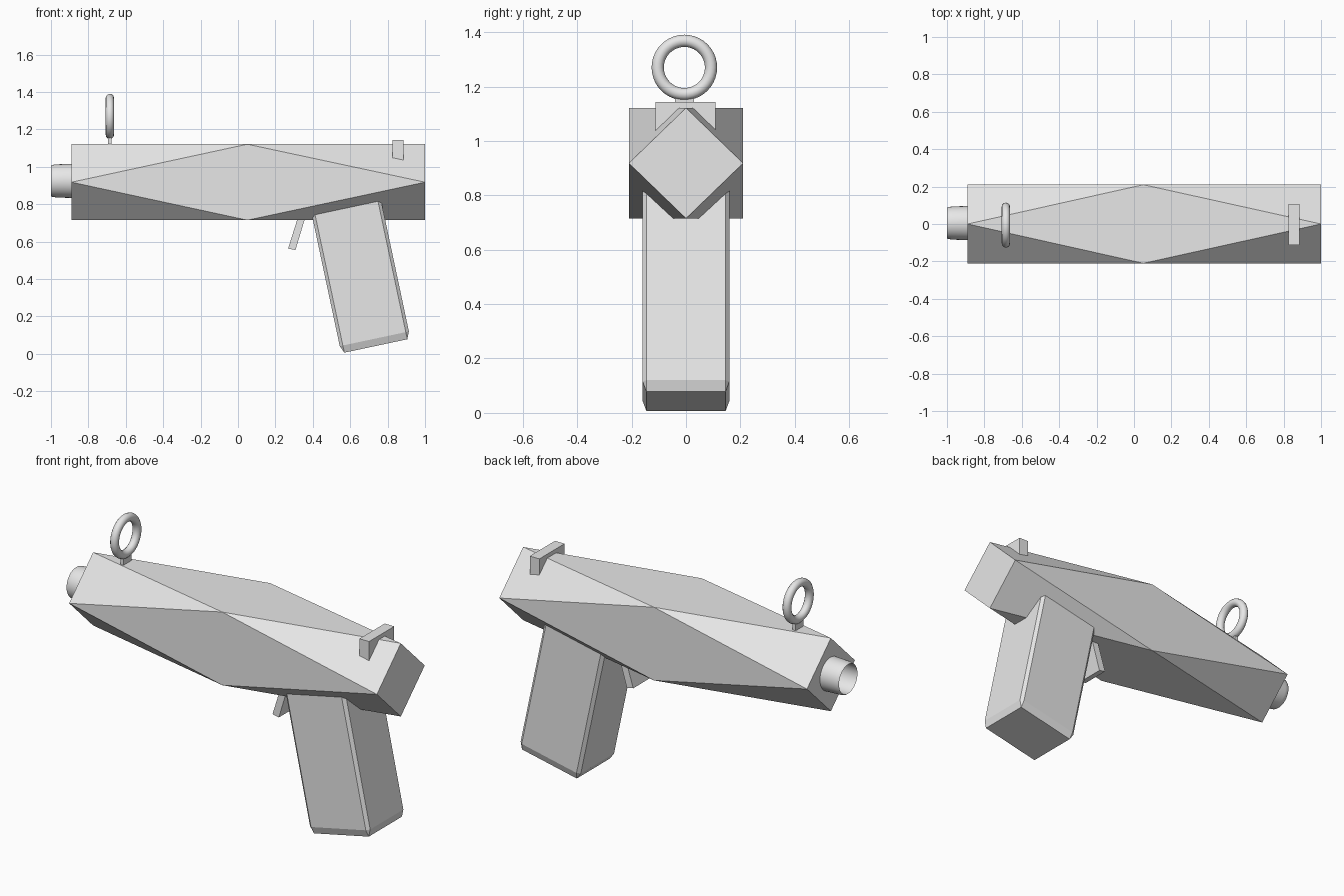
import bpy, bmesh, math
from mathutils import Matrix, Vector

if "Cube" in bpy.data.objects:
    bpy.data.objects.remove(bpy.data.objects["Cube"])

grey = bpy.data.materials.new("plain_grey")
grey.diffuse_color = (0.8, 0.8, 0.8, 1)
grey.use_nodes = True
grey.node_tree.nodes["Principled BSDF"].inputs["Base Color"].default_value = grey.diffuse_color


def finish(bm, name, smooth=False):
    bmesh.ops.recalc_face_normals(bm, faces=bm.faces)
    mesh = bpy.data.meshes.new(name)
    bm.to_mesh(mesh)
    bm.free()
    mesh.materials.append(grey)
    ob = bpy.data.objects.new(name, mesh)
    bpy.context.collection.objects.link(ob)
    if smooth:
        bpy.ops.object.select_all(action='DESELECT')
        ob.select_set(True)
        bpy.context.view_layer.objects.active = ob
        bpy.ops.object.shade_smooth_by_angle(angle=math.radians(35))
    return ob


def slab(name, outline, y0, y1):
    """Side outline (x, z) extruded across y."""
    bm = bmesh.new()
    face = bm.faces.new([bm.verts.new((x, y0, z)) for x, z in outline])
    new = bmesh.ops.extrude_face_region(bm, geom=[face])["geom"]
    bmesh.ops.translate(bm, vec=(0, y1 - y0, 0),
                        verts=[v for v in new if isinstance(v, bmesh.types.BMVert)])
    return finish(bm, name)


# Body: square middle section twisting to a diamond at each end
H, ZC, ZH = 0.21, 0.918, 0.203
bm = bmesh.new()
mid = [bm.verts.new((0.05, H * y, ZC + ZH * z)) for y, z in ((1, 1), (-1, 1), (-1, -1), (1, -1))]
ends = [[bm.verts.new((x, H * y, ZC + ZH * z)) for y, z in ((0, 1), (-1, 0), (0, -1), (1, 0))]
        for x in (-0.89, 1.0)]
for end in ends:
    bm.faces.new(end)
    for i in range(4):
        bm.faces.new((end[i], end[(i + 1) % 4], mid[(i + 1) % 4]))
for i in range(4):
    bm.faces.new((ends[0][i], mid[i], ends[1][i], mid[(i + 1) % 4]))
finish(bm, "body")

# Barrel: hollow tube with a rounded lip, revolved around x
bm = bmesh.new()
profile = [(-0.88, 0.082), (-0.99, 0.079), (-1.0, 0.081), (-0.995, 0.085), (-0.975, 0.088),
           (-0.93, 0.090), (-0.86, 0.092)]
pts = [bm.verts.new((x, 0.005, 0.925 + r)) for x, r in profile]
edges = [bm.edges.new(pair) for pair in zip(pts, pts[1:])]
bmesh.ops.spin(bm, geom=pts + edges, cent=(0, 0.005, 0.925), axis=(1, 0, 0),
               angle=math.tau, steps=32, use_merge=True)
bmesh.ops.remove_doubles(bm, verts=bm.verts, dist=1e-5)
finish(bm, "barrel", smooth=True)

# Grip: tilted box with chamfered edges
bm = bmesh.new()
bmesh.ops.create_cube(bm, size=1)
bmesh.ops.bevel(bm, geom=bm.edges[:], offset=0.045, segments=1, affect='EDGES')
place = (Matrix.Translation((0.737, 0, 0.0425)) @ Matrix.Rotation(math.radians(-12), 4, 'Y')
         @ Matrix.Diagonal((0.378, 0.32, 0.87, 1)) @ Matrix.Translation((0, 0, 0.5)))
bm.transform(place)
finish(bm, "grip")

# Trigger, rear sight and the post of the front sight
slab("trigger", [(0.268, 0.563), (0.307, 0.555), (0.375, 0.78), (0.336, 0.78)], -0.08, 0.08)
slab("rear_sight", [(0.825, 1.143), (0.884, 1.143), (0.884, 1.03), (0.825, 1.045)], -0.113, 0.108)
slab("front_sight_post", [(-0.695, 1.09), (-0.676, 1.09), (-0.676, 1.16), (-0.695, 1.16)], -0.04, 0.03)

# Front sight ring
bpy.ops.mesh.primitive_torus_add(major_radius=0.098, minor_radius=0.0225, major_segments=40,
                                 minor_segments=12, location=(-0.685, -0.006, 1.27),
                                 rotation=(0, math.pi / 2, 0))
ring = bpy.context.object
ring.name = "front_sight_ring"
ring.data.materials.append(grey)
bpy.ops.object.shade_smooth()
